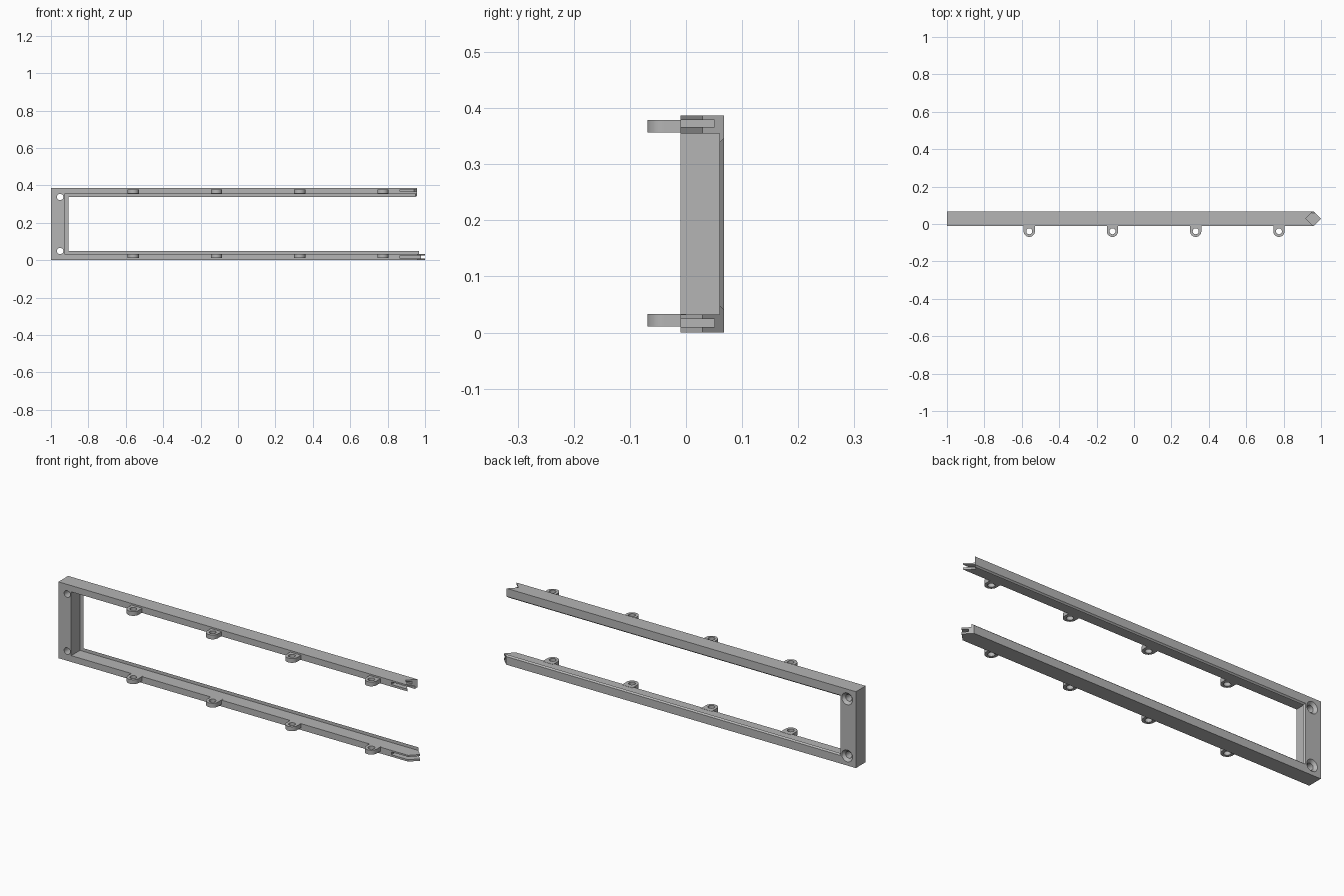
import bpy, bmesh, math

if "Cube" in bpy.data.objects:
    bpy.data.objects.remove(bpy.data.objects["Cube"])

grey = bpy.data.materials.new("light_grey")
grey.diffuse_color = (0.46, 0.46, 0.46, 1)
grey.use_nodes = True
grey.node_tree.nodes["Principled BSDF"].inputs["Base Color"].default_value = grey.diffuse_color
HEIGHT, MID = 0.387, 0.029


def make_object(name, bm):
    bmesh.ops.recalc_face_normals(bm, faces=bm.faces)
    mesh = bpy.data.meshes.new(name)
    bm.to_mesh(mesh)
    bm.free()
    mesh.materials.append(grey)
    ob = bpy.data.objects.new(name, mesh)
    bpy.context.collection.objects.link(ob)
    return ob


def smooth(ob):
    bpy.ops.object.select_all(action='DESELECT')
    ob.select_set(True)
    bpy.context.view_layer.objects.active = ob
    bpy.ops.object.shade_smooth_by_angle(angle=math.radians(30))


def box(name, lo, hi):
    bm = bmesh.new()
    bmesh.ops.create_cube(bm, size=1)
    for v in bm.verts:
        v.co = [a + (c + 0.5) * (b - a) for a, b, c in zip(lo, hi, v.co)]
    return make_object(name, bm)


def lathe_y(name, x, z, rings, n=32):
    # solid of revolution about a y-directed axis
    bm = bmesh.new()
    loops = [[bm.verts.new((x + r * math.cos(2 * math.pi * i / n), y,
                            z + r * math.sin(2 * math.pi * i / n)))
              for i in range(n)] for y, r in rings]
    for a, b in zip(loops, loops[1:]):
        for i in range(n):
            j = (i + 1) % n
            bm.faces.new((a[i], a[j], b[j], b[i]))
    bm.faces.new(loops[0])
    bm.faces.new(loops[-1])
    return make_object(name, bm)


# U-shaped frame: one lipped section swept round two mitred corners
# each point: inward depth on the rails, inward depth on the post, y
section = [(0, 0, -0.01), (0, 0, MID), (0, 0, 0.068), (0.041, 0.086, 0.068),
           (0.048, 0.093, 0.06), (0.032, 0.072, 0.06),
           (0.032, 0.072, MID), (0.032, 0.072, -0.01)]
bm = bmesh.new()
stations = [
    [bm.verts.new((1 - abs(y - MID), y, r)) for r, p, y in section],
    [bm.verts.new((-1 + p, y, r)) for r, p, y in section],
    [bm.verts.new((-1 + p, y, HEIGHT - r)) for r, p, y in section],
    [bm.verts.new((0.919 + abs(y - MID), y, HEIGHT - r)) for r, p, y in section],
]
count = len(section)
for a, b in zip(stations, stations[1:]):
    for i in range(count):
        j = (i + 1) % count
        bm.faces.new((a[i], a[j], b[j], b[i]))
# pointed lower end and notched upper end
for s in (stations[0], stations[-1]):
    bm.faces.new([s[i] for i in (0, 1, 6, 7)])
    bm.faces.new([s[i] for i in (1, 2, 3, 4, 5, 6)])
frame = make_object("frame", bm)

# Joint slots at the rail ends and countersunk screw holes in the post
cutters = [box("slot_cutter", (0.867, -0.1, a), (1.1, 0.051, b))
           for a, b in ((0.010, 0.024), (0.366, 0.379))]
cutters += [lathe_y("screw_hole_cutter", -0.951, z,
                    [(-0.05, 0.017), (0.055, 0.017), (0.078, 0.040)])
            for z in (0.049, 0.338)]
for c in cutters:
    c.hide_render = True
    m = frame.modifiers.new("cut", 'BOOLEAN')
    m.operation, m.solver, m.object = 'DIFFERENCE', 'EXACT', c
bpy.context.view_layer.update()
cut_mesh = bpy.data.meshes.new_from_object(
    frame.evaluated_get(bpy.context.evaluated_depsgraph_get()))
frame.modifiers.clear()
frame.data = cut_mesh
for c in cutters:
    bpy.data.objects.remove(c)
smooth(frame)


# Mounting tabs: rounded lugs with a round hole
def tab(name, x, z0, z1, r=0.03, hole=0.016, cy=-0.039):
    n = 24
    outer = [(-r, -cy)] + [(r * math.cos(t), r * math.sin(t)) for t in
                           (math.pi * (1 + i / n) for i in range(n + 1))] + [(r, -cy)]
    inner = [(hole * math.cos(2 * math.pi * i / 32),
              hole * math.sin(2 * math.pi * i / 32)) for i in range(32)]
    curve = bpy.data.curves.new(name, 'CURVE')
    curve.dimensions, curve.fill_mode = '2D', 'BOTH'
    curve.extrude = (z1 - z0) / 2
    for pts in (outer, inner):
        s = curve.splines.new('POLY')
        s.points.add(len(pts) - 1)
        for p, (px, py) in zip(s.points, pts):
            p.co = (px, py, 0, 1)
        s.use_cyclic_u = True
    tmp = bpy.data.objects.new("tab_outline", curve)
    bpy.context.collection.objects.link(tmp)
    bpy.context.view_layer.update()
    mesh = bpy.data.meshes.new_from_object(
        tmp.evaluated_get(bpy.context.evaluated_depsgraph_get()))
    bpy.data.objects.remove(tmp)
    bm = bmesh.new()
    bm.from_mesh(mesh)
    bmesh.ops.remove_doubles(bm, verts=bm.verts, dist=1e-5)
    for f in bm.faces:
        f.material_index = 0
    ob = make_object(name, bm)
    ob.location = (x, cy, (z0 + z1) / 2)
    smooth(ob)


for i in range(4):
    x = -0.56 + i * 0.445
    tab(f"lower_tab_{i + 1}", x, 0.011, 0.033)
    tab(f"upper_tab_{i + 1}", x, 0.357, 0.379)
